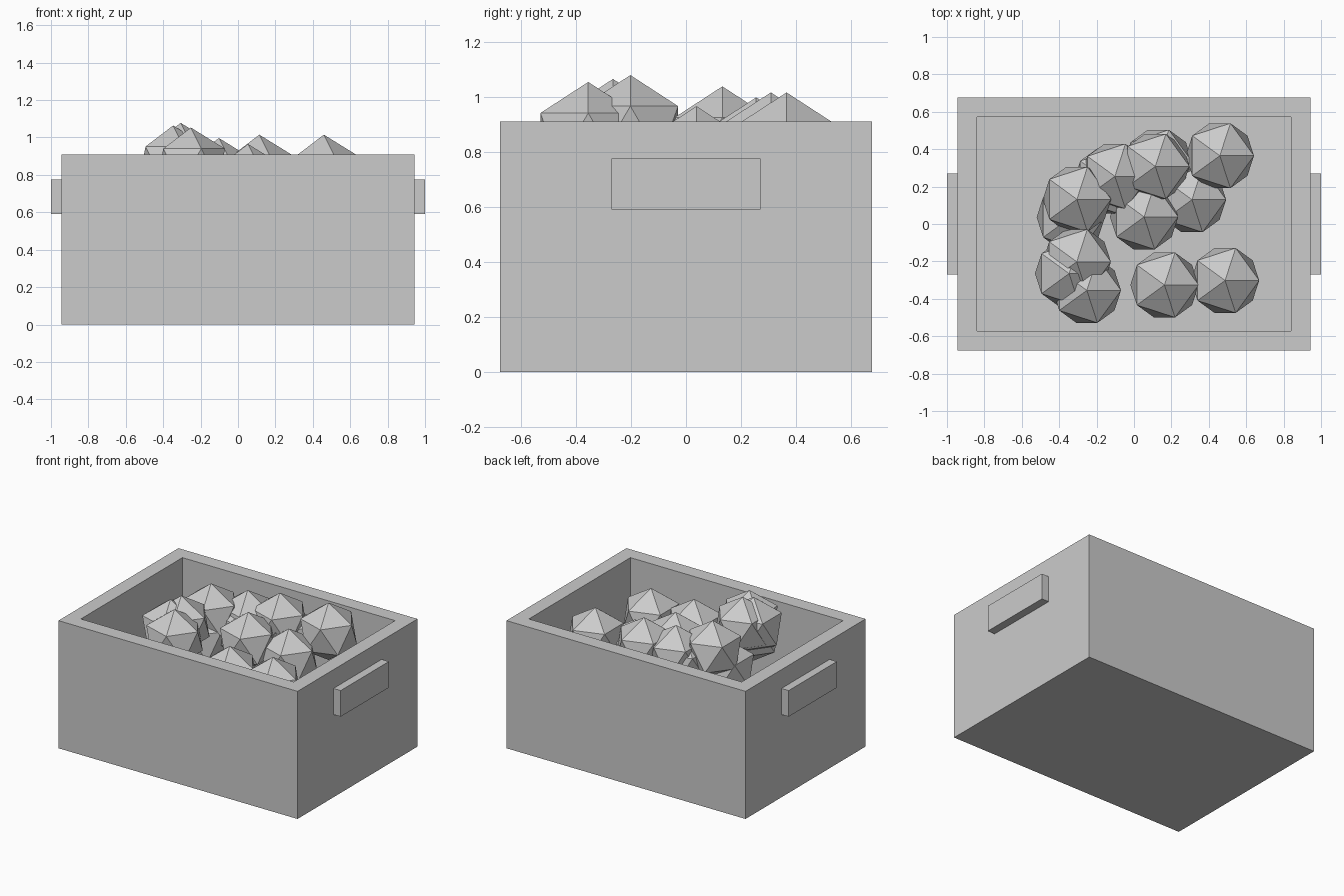
import bpy, bmesh

if "Cube" in bpy.data.objects:
    bpy.data.objects.remove(bpy.data.objects["Cube"])

H = 0.91          # crate height
R = 0.204         # lump radius


def link(name, bm):
    mesh = bpy.data.meshes.new(name)
    bm.to_mesh(mesh)
    bm.free()
    obj = bpy.data.objects.new(name, mesh)
    bpy.context.collection.objects.link(obj)
    return obj


def box(bm, x0, x1, y0, y1, z0, z1):
    verts = bmesh.ops.create_cube(bm, size=1)["verts"]
    for v in verts:
        v.co = (x1 if v.co.x > 0 else x0,
                y1 if v.co.y > 0 else y0,
                z1 if v.co.z > 0 else z0)
    return verts


# Crate: box with inset top pushed down to form the cavity
bm = bmesh.new()
box(bm, -0.943, 0.943, -0.676, 0.676, 0, H)
top = max(bm.faces, key=lambda f: f.calc_center_median().z)
bmesh.ops.inset_individual(bm, faces=[top], thickness=0.147)
cavity = bmesh.ops.extrude_discrete_faces(bm, faces=[top])["faces"][0]
bmesh.ops.translate(bm, verts=cavity.verts, vec=(0, 0, 0.147 - H))
link("crate", bm)

# Side handles
for side, name in ((-1, "left_handle"), (1, "right_handle")):
    bm = bmesh.new()
    xs = sorted((side * 0.943, side * 1.0))
    box(bm, xs[0], xs[1], -0.271, 0.271, 0.59, 0.776)
    link(name, bm)

# Faceted fruit pile: x, y, height of the top point
fruit = [
    (0.487, -0.302, 0.89), (0.163, -0.326, 0.89), (-0.252, -0.355, 1.053),
    (-0.306, -0.202, 1.078), (-0.347, -0.265, 1.064), (-0.32, -0.28, 1.0),
    (-0.305, 0.132, 1.037), (-0.338, 0.036, 0.88), (0.054, 0.038, 0.965),
    (0.31, 0.13, 0.88), (0.114, 0.308, 1.015), (0.459, 0.365, 1.015),
    (0.13, 0.33, 0.92), (-0.102, 0.255, 0.997), (-0.14, 0.23, 0.95),
]
for i, (x, y, z) in enumerate(fruit):
    bm = bmesh.new()
    bmesh.ops.create_icosphere(bm, subdivisions=1, radius=R)
    link(f"fruit_{i + 1}", bm).location = (x, y, z - R)
